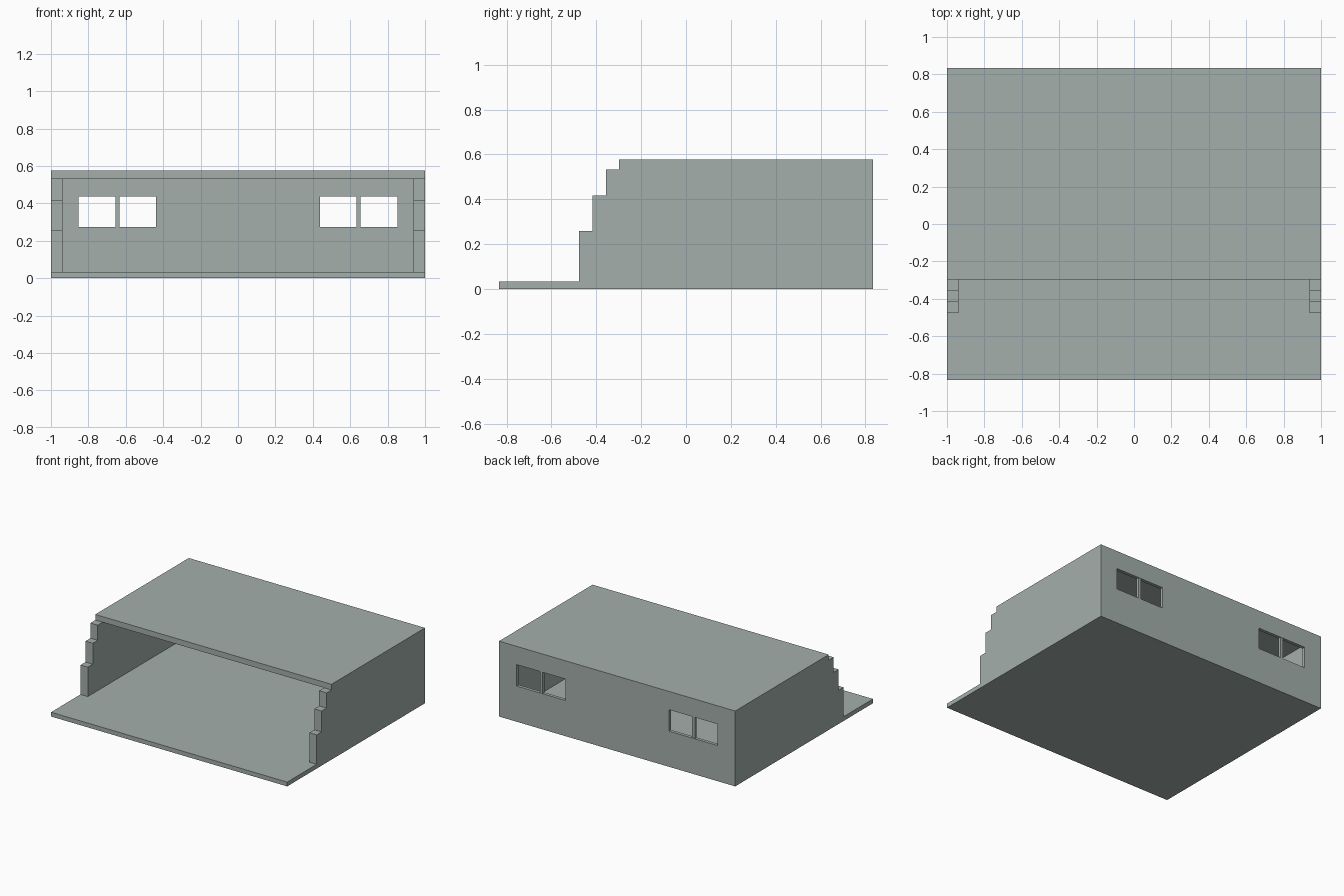
import bpy, bmesh

if "Cube" in bpy.data.objects:
    bpy.data.objects.remove(bpy.data.objects["Cube"])

# Green-grey finish shared by all parts
finish = bpy.data.materials.new("green_grey")
finish.diffuse_color = (0.37, 0.43, 0.41, 1)
finish.use_nodes = True
finish.node_tree.nodes["Principled BSDF"].inputs["Base Color"].default_value = finish.diffuse_color


def make_object(name, bm):
    bmesh.ops.recalc_face_normals(bm, faces=bm.faces)
    mesh = bpy.data.meshes.new(name)
    bm.to_mesh(mesh)
    bm.free()
    mesh.materials.append(finish)
    obj = bpy.data.objects.new(name, mesh)
    bpy.context.collection.objects.link(obj)
    return obj


def add_box(bm, x, y, z):
    verts = bmesh.ops.create_cube(bm, size=1)["verts"]
    for v in verts:
        for i, (lo, hi) in enumerate((x, y, z)):
            v.co[i] = lo if v.co[i] < 0 else hi


def box(name, x, y, z):
    bm = bmesh.new()
    add_box(bm, x, y, z)
    return make_object(name, bm)


def cut(target, cutter):
    mod = target.modifiers.new(cutter.name, "BOOLEAN")
    mod.operation = "DIFFERENCE"
    mod.solver = "EXACT"
    mod.object = cutter
    cutter.hide_render = True
    cutter.hide_viewport = True


FRONT, BACK, TOP = -0.833, 0.833, 0.577
INNER_BACK = 0.816
FLOOR, CEILING = 0.033, 0.534

# Shell: stepped side profile extruded across the width
profile = [(FRONT, 0), (BACK, 0), (BACK, TOP), (-0.298, TOP),
           (-0.298, CEILING), (-0.357, CEILING), (-0.357, 0.418),
           (-0.417, 0.418), (-0.417, 0.258), (-0.477, 0.258),
           (-0.477, FLOOR), (FRONT, FLOOR)]
bm = bmesh.new()
face = bm.faces.new([bm.verts.new((-1, y, z)) for y, z in profile])
ext = bmesh.ops.extrude_face_region(bm, geom=[face])["geom"]
bmesh.ops.translate(bm, vec=(2, 0, 0),
                    verts=[g for g in ext if isinstance(g, bmesh.types.BMVert)])
shell = make_object("building_shell", bm)

# Open interior between the side walls
cut(shell, box("interior_cutter", (-0.938, 0.938), (-0.6, INNER_BACK), (FLOOR, CEILING)))

# Windows, mirrored left and right
for side, s in (("left", -1), ("right", 1)):
    def span(a, b):
        return tuple(sorted((s * a, s * b)))

    z_open = (0.273, 0.437)
    cut(shell, box(side + "_window_cutter", span(0.438, 0.852), (0.7, 0.9), z_open))

    # Inside trim and central mullion
    bm = bmesh.new()
    y_trim = (INNER_BACK - 0.008, INNER_BACK)
    add_box(bm, span(0.42, 0.874), y_trim, (0.244, z_open[0]))
    add_box(bm, span(0.42, 0.874), y_trim, (z_open[1], 0.463))
    add_box(bm, span(0.42, 0.438), y_trim, z_open)
    add_box(bm, span(0.852, 0.874), y_trim, z_open)
    add_box(bm, span(0.633, 0.656), (INNER_BACK - 0.008, BACK - 0.003), z_open)
    make_object(side + "_window_frame", bm)
